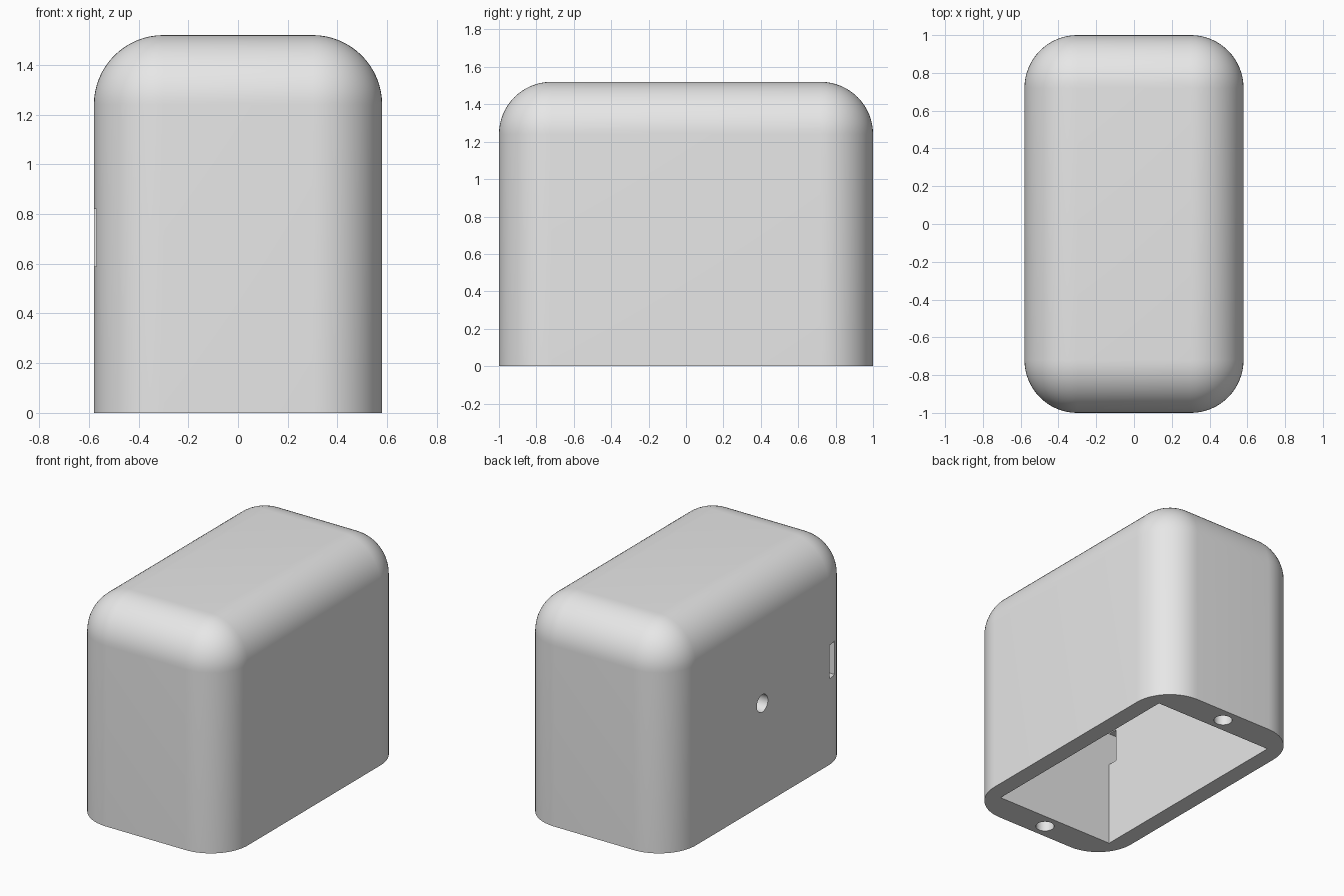
import bpy
import bmesh
from math import radians
from mathutils import Matrix, Vector

cube = bpy.data.objects.get("Cube")
if cube:
    bpy.data.objects.remove(cube, do_unlink=True)

W, D, H = 1.16, 2.0, 1.52      # outer size
FILLET = 0.28
HOLE_R = 0.06

grey = bpy.data.materials.new("light_grey")
grey.use_nodes = True
grey.diffuse_color = (0.8, 0.8, 0.8, 1)
grey.node_tree.nodes["Principled BSDF"].inputs["Base Color"].default_value = (0.8, 0.8, 0.8, 1)


def make_object(name, bm):
    mesh = bpy.data.meshes.new(name)
    bm.to_mesh(mesh)
    bm.free()
    mesh.materials.append(grey)
    obj = bpy.data.objects.new(name, mesh)
    bpy.context.collection.objects.link(obj)
    return obj


def box(low, high):
    low, high = Vector(low), Vector(high)
    bm = bmesh.new()
    bmesh.ops.create_cube(bm, size=1, matrix=Matrix.Translation((low + high) / 2)
                          @ Matrix.Diagonal((*(high - low), 1)))
    return bm


def cylinder(centre, depth, axis):
    bm = bmesh.new()
    turn = Matrix.Rotation(radians(90), 4, "Y") if axis == "X" else Matrix()
    bmesh.ops.create_cone(bm, cap_ends=True, segments=32, radius1=HOLE_R, radius2=HOLE_R,
                          depth=depth, matrix=Matrix.Translation(centre) @ turn)
    return bm


# Rounded housing: every edge is filleted except the flat bottom rim
bm = box((-W / 2, -D / 2, 0), (W / 2, D / 2, H))
edges = [e for e in bm.edges if max(v.co.z for v in e.verts) > H / 2]
bmesh.ops.bevel(bm, geom=edges, offset=FILLET, offset_type="OFFSET",
                segments=16, profile=0.5, affect="EDGES", clamp_overlap=False)
housing = make_object("housing", bm)

# Openings: cavity, cable slot, side hole and two screw holes in the rim
cutters = [
    make_object("cavity_cutter", box((-0.46, -0.8, -0.2), (0.46, 0.8, 1.38))),
    make_object("slot_cutter", box((-0.7, -0.799, 0.59), (-0.4, -0.73, 0.82))),
    make_object("side_hole_cutter", cylinder((-0.53, 0, 0.7), 0.3, "X")),
]
for side in (-1, 1):
    cutters.append(make_object("screw_hole_cutter", cylinder((0, side * 0.9, 0.2), 0.6, "Z")))

bpy.ops.object.select_all(action="DESELECT")
bpy.context.view_layer.objects.active = housing
housing.select_set(True)
for cutter in cutters:
    cutter.hide_render = True
    mod = housing.modifiers.new(cutter.name, "BOOLEAN")
    mod.operation = "DIFFERENCE"
    mod.solver = "EXACT"
    mod.object = cutter
    bpy.ops.object.modifier_apply(modifier=mod.name)
    bpy.data.objects.remove(cutter, do_unlink=True)

bpy.ops.object.shade_smooth_by_angle(angle=radians(30))
